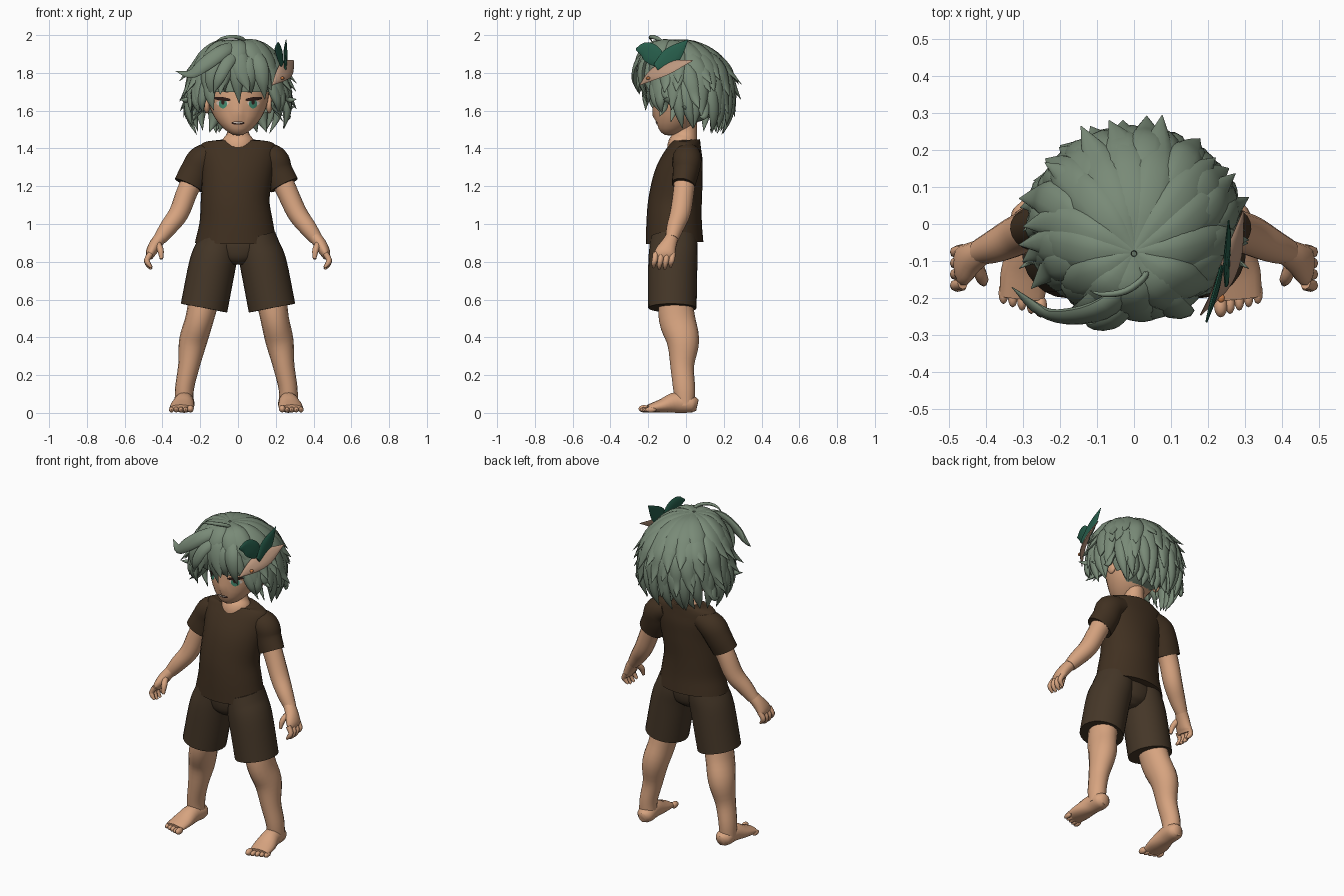
import bpy, bmesh, math, random
from mathutils import Vector, Matrix
from mathutils.bvhtree import BVHTree

random.seed(4)
if "Cube" in bpy.data.objects:
    bpy.data.objects.remove(bpy.data.objects["Cube"])


def material(name, r, g, b):
    m = bpy.data.materials.new(name)
    m.use_nodes = True
    m.diffuse_color = (r, g, b, 1)
    bsdf = m.node_tree.nodes["Principled BSDF"]
    bsdf.inputs["Base Color"].default_value = (r, g, b, 1)
    bsdf.inputs["Roughness"].default_value = 0.8
    return m


HAIR = material("sage hair", .19, .255, .185)
SKIN = material("warm skin", .68, .37, .215)
SHIRT = material("dark brown cloth", .052, .03, .015)
SHORTS = material("brown cloth", .06, .038, .021)
DARK = material("dark lash", .03, .013, .01)
WHITE = material("eye white", .7, .6, .52)
IRIS = material("green iris", .06, .27, .17)
GREEN = material("deep green feather", .02, .11, .07)
TAN = material("tan feather", .5, .31, .21)
ORANGE = material("orange bead", .6, .2, .06)


def finish(name, bm, mat):
    bmesh.ops.recalc_face_normals(bm, faces=bm.faces)
    mesh = bpy.data.meshes.new(name)
    bm.to_mesh(mesh)
    mesh.materials.append(mat)
    obj = bpy.data.objects.new(name, mesh)
    bpy.context.collection.objects.link(obj)
    bpy.ops.object.select_all(action='DESELECT')
    obj.select_set(True)
    bpy.context.view_layer.objects.active = obj
    bpy.ops.object.shade_smooth_by_angle(angle=math.radians(55))


def spline(pts, steps):
    """Smooth path through points of (x, y, z, half width, half depth)."""
    p = [Vector(q) for q in pts]
    p = [p[0] * 2 - p[1]] + p + [p[-1] * 2 - p[-2]]
    out = []
    for i in range(1, len(p) - 2):
        a, b, c, d = p[i - 1:i + 3]
        for k in range(steps):
            t = k / steps
            out.append((b * 2 + (c - a) * t + (a * 2 - b * 5 + c * 4 - d) * t * t
                        + (b * 3 - a - c * 3 + d) * t ** 3) * .5)
    return out + [p[-2]]


def tube(bm, pts, ref=(0, 1, 0), sides=16, steps=4, flip=1):
    path = spline([(q[0] * flip, *q[1:]) for q in pts], steps)
    pos = [Vector(q[:3]) for q in path]
    rings = []
    for i, q in enumerate(path):
        t = (pos[min(i + 1, len(pos) - 1)] - pos[max(i - 1, 0)]).normalized()
        a = Vector(ref).cross(t).normalized()
        b = t.cross(a)
        ring = []
        for k in range(sides):
            ang = math.tau * k / sides
            ring.append(bm.verts.new(pos[i] + a * max(q[3], .001) * math.cos(ang)
                                     + b * max(q[4], .001) * math.sin(ang)))
        rings.append(ring)
    for r, s in zip(rings, rings[1:]):
        for k in range(sides):
            n = (k + 1) % sides
            bm.faces.new((r[k], r[n], s[n], s[k]))
    bm.faces.new(rings[0])
    bm.faces.new(rings[-1])


def ball(bm, c, r, segs=16):
    m = Matrix.Translation(c) @ Matrix.Diagonal((*r, 1))
    return bmesh.ops.create_uvsphere(bm, u_segments=segs, v_segments=segs // 2,
                                     radius=1, matrix=m)["verts"]


# Shirt: body and sleeves
bm = bmesh.new()
tube(bm, [(-.01, -.06, .9, .218, .152), (-.01, -.063, 1.0, .196, .147), (-.015, -.058, 1.12, .182, .142),
          (-.005, -.04, 1.25, .186, .13), (0, -.015, 1.35, .2, .107), (0, 0, 1.41, .2, .083),
          (0, .005, 1.435, .17, .072), (0, .005, 1.445, .095, .068)], sides=28)
for s, end in ((1, .245), (-1, .262)):
    tube(bm, [(.11, .008, 1.375, .06, .066), (.185, .005, 1.34, .08, .077),
              (end - .037, 0, 1.28, .08, .07), (end, -.014, 1.205, .08, .062)], flip=s, sides=20)
finish("shirt", bm, SHIRT)

# Shorts: hips and two flared legs
bm = bmesh.new()
tube(bm, [(0, -.068, .93, .185, .118), (0, -.068, .88, .185, .122), (0, -.07, .82, .13, .108),
          (0, -.07, .785, .05, .07)], sides=28)
for s in (1, -1):
    tube(bm, [(.09, -.066, .93, .11, .122), (.108, -.066, .87, .116, .128), (.136, -.07, .78, .124, .13),
              (.18, -.072, .555, .125, .128)], flip=s, sides=24)
finish("shorts", bm, SHORTS)

# Legs, feet, arms and hands; the left foot stands slightly closer in
for s, side, d in ((1, "left", .018), (-1, "right", 0)):
    bm = bmesh.new()
    tube(bm, [(.17, -.06, .65, .085, .085), (.203 - d / 2, -.048, .5, .075, .096), (.238 - d, -.016, .38, .074, .086),
              (.26 - d, -.02, .25, .057, .063), (.283 - d, -.01, .13, .05, .058),
              (.285 - d, -.005, .04, .05, .05)], flip=s)
    finish(side + "_leg", bm, SKIN)

    bm = bmesh.new()
    tube(bm, [(.28 - d, .06, .04, .025, .03), (.28 - d, .03, .046, .05, .045), (.285 - d, -.05, .055, .052, .055),
              (.295 - d, -.13, .037, .064, .036), (.302 - d, -.2, .024, .06, .02)], (0, 0, 1), flip=s)
    for i in range(5):
        size = .02 if i == 0 else .015
        ball(bm, (s * (.252 + .025 * i - d), -.222 + .009 * i, size + .002), (size * .9, .03, size), 12)
    finish(side + "_foot", bm, SKIN)

    bm = bmesh.new()
    tube(bm, [(.2, 0, 1.3, .06, .06), (.265 - d / 2, -.012, 1.18, .056, .056), (.312, -.03, 1.06, .053, .055),
              (.37, -.058, .98, .046, .046), (.415, -.075, .92, .035, .035)], flip=s)
    finish(side + "_arm", bm, SKIN)

    bm = bmesh.new()
    tube(bm, [(.4, -.07, .94, .032, .034), (.435, -.09, .895, .033, .042),
              (.46, -.11, .85, .028, .055), (.468, -.115, .82, .016, .05)], flip=s, sides=14)
    for i in range(4):
        y, drop = -.07 - .03 * i, (.01, 0, 0, .008)[i]
        tube(bm, [(.462, y, .845, .016, .016), (.482, y - .005, .81, .015, .015),
                  (.475, y - .01, .782 + drop, .013, .013), (.458, y - .012, .762 + drop, .007, .007)],
             flip=s, sides=8, steps=3)
    tube(bm, [(.425, -.11, .895, .018, .018), (.41, -.145, .86, .017, .017),
              (.405, -.16, .815, .009, .009)], flip=s, sides=8)
    finish(side + "_hand", bm, SKIN)

# Neck, spreading into the scooped neckline
bm = bmesh.new()
tube(bm, [(0, -.025, 1.39, .08, .075), (0, -.02, 1.418, .088, .076), (0, -.008, 1.447, .082, .07),
          (0, 0, 1.49, .056, .057), (0, 0, 1.6, .056, .06)])
finish("neck", bm, SKIN)

# Head: rounded skull narrowing to a chin pushed forward
bm = bmesh.new()
for v in ball(bm, (0, -.01, 1.7), (.165, .15, .232), 32):
    t = max(0, (1.7 - v.co.z) / .23)
    v.co.x *= 1 - .2 * t * t
    v.co.y -= .075 * t * t
    if v.co.y < -.1 and abs(v.co.x) < .02 and abs(v.co.z - 1.585) < .03:
        v.co.y -= .018
face_tree = BVHTree.FromBMesh(bm)
finish("head", bm, SKIN)
bm = bmesh.new()
for s in (1, -1):
    ball(bm, (s * .165, .0, 1.635), (.018, .035, .05))
finish("ears", bm, SKIN)


def patch(bm, cx, cz, rx, rz, lift, tilt=0):
    """Thin oval hugging the front of the face."""
    def vert(x, z):
        hit = face_tree.ray_cast(Vector((x, -1, z)), Vector((0, 1, 0)))[0]
        return bm.verts.new((x, (hit.y if hit else -.1) - lift, z))
    rings = []
    for f in (.05, .4, .7, 1):
        rings.append([vert(cx + rx * f * math.cos(math.tau * k / 20),
                           cz + rz * f * math.sin(math.tau * k / 20)
                           + tilt * f * math.cos(math.tau * k / 20)) for k in range(20)])
    bm.faces.new(rings[0])
    for r, q in zip(rings, rings[1:]):
        for k in range(20):
            bm.faces.new((r[k], r[k - 1], q[k - 1], q[k]))


# Eyes, lashes, brows and mouth as thin plates
for name, mat, dx, z, rx, rz, lift, tilt in (
        ("eye_whites", WHITE, .082, 1.64, .032, .016, .003, 0),
        ("irises", IRIS, .08, 1.636, .022, .024, .005, 0),
        ("pupils", DARK, .08, 1.645, .009, .013, .007, 0),
        ("upper_lashes", DARK, .084, 1.662, .045, .01, .008, .005),
        ("brows", DARK, .085, 1.705, .035, .004, .004, .008)):
    bm = bmesh.new()
    for s in (1, -1):
        patch(bm, s * dx, z, rx, rz, lift, s * tilt)
    finish(name, bm, mat)
for name, mat, z, rx, rz, lift in (("mouth", DARK, 1.535, .036, .009, .003),
                                   ("teeth", WHITE, 1.537, .026, .004, .005)):
    bm = bmesh.new()
    patch(bm, 0, z, rx, rz, lift)
    finish(name, bm, mat)

# Hair cap, open around the face
bm = bmesh.new()
for v in ball(bm, (0, 0, 1.74), (.222, .215, .21), 32):
    v.co.y -= .03 * max(0, v.co.z - 1.8) / .2
opening = [f for f in bm.faces if f.calc_center_median().z < 1.7 and f.calc_center_median().y < .04]
bmesh.ops.delete(bm, geom=opening, context='FACES')
finish("hair_cap", bm, HAIR)


def scalp(phi, s, k=1):
    """Point on the hair shape: s runs from crown (0) over the brow line (1) downward."""
    if s < 1:
        r, z = math.sin(s * math.pi / 2), 1.74 + .235 * k * math.cos(s * math.pi / 2)
        shift = -.08 * math.cos(s * math.pi / 2) ** 2
    else:
        r, z, shift = 1 + .25 * (s - 1) - .9 * (s - 1) ** 2, 1.74 - .4 * (s - 1), 0
    return Vector(((.222 + .03 * s) * r * k * math.sin(phi), -.235 * r * k * math.cos(phi) + shift, z))


# Layered locks radiating from the crown; short over the face, long at the back
bm = bmesh.new()
for count, start, end, width, kick in ((14, .02, .96, .058, 1.28), (17, .3, 1.18, .052, 1.26),
                                       (20, .55, 1.4, .044, 1.22), (24, .8, 1.62, .034, 1.1)):
    for i in range(count):
        phi = math.tau * (i + random.uniform(-.25, .25)) / count
        front = math.cos(phi)
        tip = end + random.uniform(-.09, .06)
        if front > .78:
            tip = min(tip, 1.1 + random.uniform(-.06, .08))
        elif front > .25:
            tip = min(tip, 1.38)
        if start >= .5 and front > .78:
            continue
        twist, lift, pts = random.uniform(-.05, .25), random.uniform(-.02, .02), []
        flick = 1 + (kick - 1) * random.uniform(.55, 1.1) * (.3 if front > .5 else 1)
        for f, w, k in ((0, .3, .97), (.3, .9, 1.0), (.55, 1, 1.02), (.78, .68, 1.05), (1, .02, flick)):
            p = scalp(phi + twist * f * f, start + (tip - start) * f, k + lift * f)
            pts.append((*p, width * w, .024 * w))
        ref = scalp(phi, (start + tip) / 2) - Vector((0, 0, 1.7))
        tube(bm, pts, ref, sides=10, steps=4)
# Fringe, temple locks and nape
for x, z in ((-.14, 1.65), (-.08, 1.7), (-.005, 1.635), (.06, 1.69), (.13, 1.66)):
    tube(bm, [(x * .3, -.13, 1.95, .02, .015), (x * .8, -.22, 1.86, .045, .022),
              (x, -.235, 1.76, .034, .018), (x + .012, -.205, z, .001, .001)], (0, -1, .4), 8)
for s in (1, -1):
    for y, z in ((-.13, 1.57), (-.07, 1.54)):
        tube(bm, [(.18, y, 1.8, .03, .02), (.2, y, 1.68, .035, .018), (.19, y + .01, 1.62, .024, .014),
                  (.24, y - .01, z, .001, .001)], (s, 0, 0), 8, flip=s)
    # Outward flicks at the sides
    for y, z, out in ((-.1, 1.67, .31), (0, 1.63, .3), (.09, 1.58, .28)):
        tube(bm, [(.2, y, z + .12, .02, .015), (.245, y, z + .04, .032, .018),
                  (.265, y + .005, z - .01, .02, .013), (out, y - .02, z - .01, .001, .001)], (s, 0, 0), 8, flip=s)
for i in range(7):
    x = (i - 3) * .042
    tube(bm, [(x, .14, 1.66, .035, .03), (x, .15, 1.56, .03, .025),
              (x * 1.2, .13 + .03 * (i % 2), 1.485, .001, .001)], (0, 1, 0), 8)
# Long forelock swept sideways, a curled front lock and a stray curl on top
tube(bm, [(.02, -.12, 1.95, .02, .015), (-.07, -.22, 1.92, .04, .02), (-.17, -.25, 1.85, .04, .018),
          (-.25, -.235, 1.795, .026, .012), (-.33, -.17, 1.81, .001, .001)], (0, -1, .5), 10)
tube(bm, [(.02, -.17, 1.92, .02, .012), (-.05, -.255, 1.86, .032, .014), (-.1, -.275, 1.77, .028, .012),
          (-.13, -.25, 1.69, .001, .001)], (0, -1, .3), 10)
tube(bm, [(.03, -.1, 1.93, .01, .01), (.03, -.14, 1.975, .011, .009), (-.02, -.18, 1.991, .011, .009),
          (-.08, -.19, 1.985, .008, .007), (-.12, -.18, 1.965, .001, .001)], (0, -1, .5), 8)
finish("hair_locks", bm, HAIR)

# Feather ornament on the left of the hair: tan blade tilted up, green blades upright
for name, mat, ref, pts in (
        ("tan_feather", TAN, (1, -.3, .7), [(.18, -.245, 1.735, .002, .002), (.23, -.18, 1.79, .038, .01),
                                            (.265, -.09, 1.83, .044, .01), (.295, .035, 1.865, .002, .002)]),
        ("round_green_feather", GREEN, (1, -.2, 0), [(.235, -.12, 1.83, .02, .006), (.225, -.165, 1.885, .05, .008),
                                                     (.21, -.215, 1.92, .045, .007), (.195, -.265, 1.925, .006, .003)]),
        ("pointed_green_feather", GREEN, (1, -.2, 0), [(.25, -.16, 1.83, .02, .006), (.25, -.1, 1.87, .048, .008),
                                                       (.253, -.05, 1.915, .04, .007), (.255, .01, 1.975, .002, .002)])):
    bm = bmesh.new()
    tube(bm, pts, ref, 10)
    finish(name, bm, mat)
bm = bmesh.new()
ball(bm, (.235, -.2, 1.772), (.01, .012, .008))
finish("feather_bead", bm, ORANGE)
